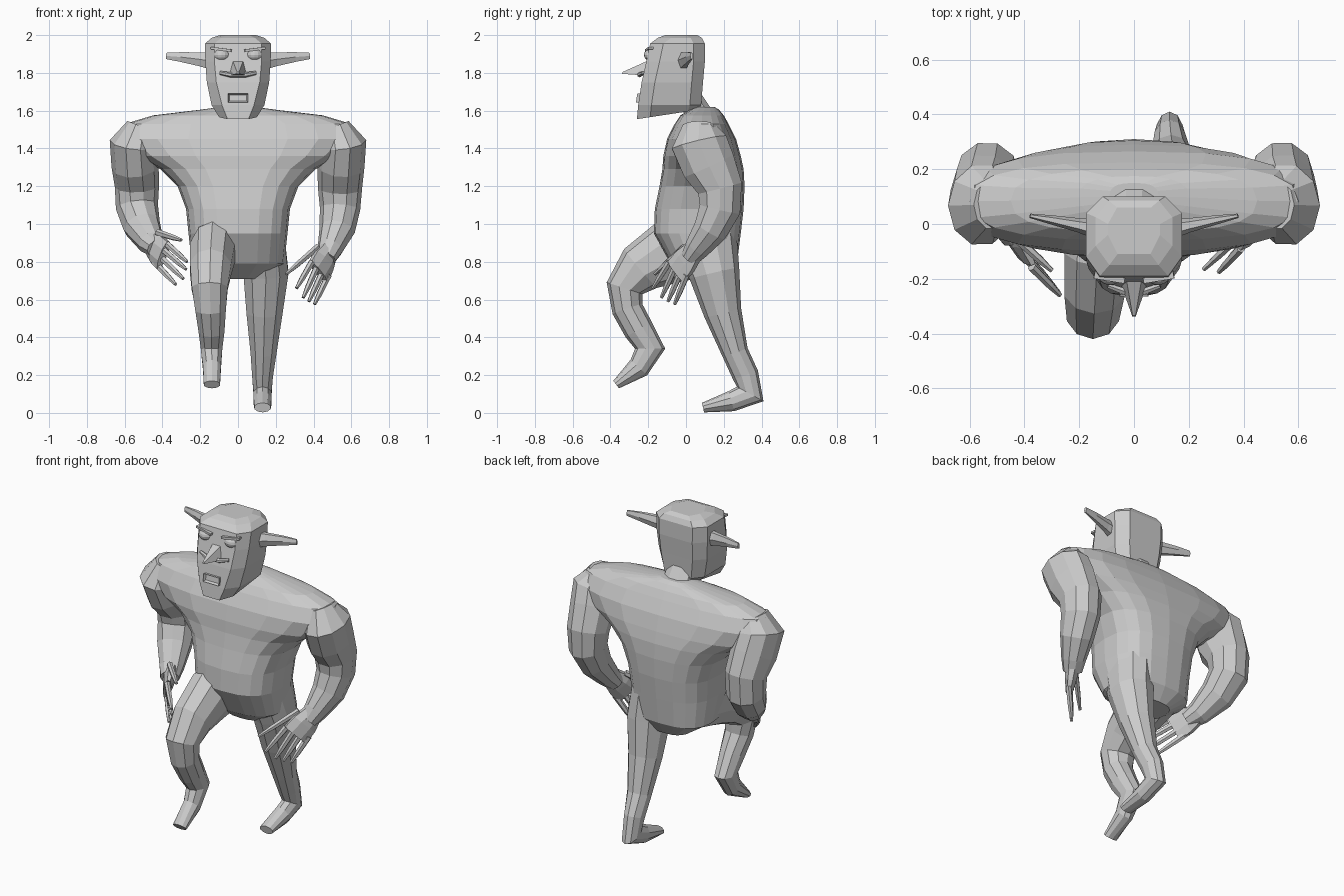
import bpy, bmesh
from math import sin, cos, pi
from mathutils import Vector as V


def skin(name, rings):
    """Join equal-length vertex loops into a closed, flat-shaded body."""
    bm = bmesh.new()
    loops = [[bm.verts.new(p) for p in r] for r in rings]
    n = len(loops[0])
    for a, b in zip(loops, loops[1:]):
        for i in range(n):
            j = (i + 1) % n
            bm.faces.new((a[i], a[j], b[j], b[i]))
    bm.faces.new(loops[0])
    bm.faces.new(loops[-1])
    bmesh.ops.recalc_face_normals(bm, faces=bm.faces)
    me = bpy.data.meshes.new(name)
    bm.to_mesh(me)
    bm.free()
    ob = bpy.data.objects.new(name, me)
    bpy.context.collection.objects.link(ob)
    return ob


def tube(name, stations, n=10, side=(1, 0, 0), turn=0):
    """Limb through (x, y, z, half width along side, half depth)."""
    pts = [V(s[:3]) for s in stations]
    rings = []
    for i, s in enumerate(stations):
        a, b = pts[max(i - 1, 0)], pts[min(i + 1, len(pts) - 1)]
        t = (b - a).normalized()
        u = V(side)
        u = (u - t * u.dot(t)).normalized()
        v = t.cross(u)
        angles = [2 * pi * k / n + turn for k in range(n)]
        rings.append([pts[i] + u * s[3] * cos(w) + v * s[4] * sin(w) for w in angles])
    return skin(name, rings)


# Torso: z, front y, back y, half width
torso = [(.71, .02, .22, .12), (.79, -.08, .27, .245), (.95, -.17, .29, .262),
         (1.08, -.165, .305, .275), (1.2, -.14, .31, .32), (1.29, -.125, .305, .41),
         (1.36, -.12, .29, .54), (1.45, -.10, .265, .635), (1.53, -.06, .225, .60),
         (1.575, -.03, .20, .45), (1.605, .02, .175, .2), (1.62, .05, .15, .09)]
rings = []
for z, y0, y1, w in torso:
    ring = []
    for k in range(20):
        c, s = cos(2 * pi * k / 20), sin(2 * pi * k / 20)
        x = w * abs(c) ** .75 * (1 if c > 0 else -1)
        y = (y0 + y1) / 2 + (y1 - y0) / 2 * abs(s) ** .75 * (1 if s > 0 else -1)
        ring.append((x, y, z))
    rings.append(ring)
skin("torso", rings)
tube("neck", [(0, .08, 1.57, .1, .07), (0, .02, 1.66, .09, .07)])

# Head: front z, back z, front y, back y, half width at face, half width at sides
head = [(1.555, 1.605, -.26, .07, .055, .10), (1.63, 1.63, -.253, .08, .085, .14),
        (1.75, 1.75, -.235, .09, .115, .165), (1.86, 1.86, -.21, .10, .125, .173),
        (1.955, 1.955, -.19, .10, .125, .175), (1.985, 1.985, -.15, .085, .09, .14),
        (2.0, 2.0, -.11, .06, .06, .095)]
rings = []
for zf, zb, yf, yb, wf, w in head:
    half = [(wf, yf), (w, yf + .07), (w, yb - .06), (w * .65, yb)]
    loop = half + [(-x, y) for x, y in reversed(half)]
    rings.append([(x, y, zf + (zb - zf) * (y - yf) / (yb - yf)) for x, y in loop])
skin("head", rings)

# Nose wedge
skin("nose", [[(-.055, -.2, 1.785), (.055, -.2, 1.785), (.03, -.19, 1.87), (-.03, -.19, 1.87)],
              [(-.006, -.338, 1.795), (.006, -.338, 1.795), (.005, -.335, 1.805), (-.005, -.335, 1.805)]])
tube("moustache", [(-.095, -.225, 1.80, .01, .01), (-.04, -.245, 1.79, .014, .014),
                   (.04, -.245, 1.79, .014, .014), (.095, -.225, 1.80, .01, .01)], 6, (0, 0, 1))

# Eyes, brows and pointed ears
for s, label in ((-1, "left"), (1, "right")):
    bpy.ops.mesh.primitive_uv_sphere_add(segments=14, ring_count=8, radius=1,
                                         location=(s * .088, -.183, 1.895))
    eye = bpy.context.object
    eye.name = label + "_eye"
    eye.scale = (.045, .04, .033)
    tube(label + "_brow", [(s * .035, -.205, 1.918, .009, .018),
                           (s * .145, -.185, 1.932, .009, .02)], 4, (0, 0, 1), pi / 4)
    tube(label + "_ear", [(s * .15, -.015, 1.865, .05, .035), (s * .2, -.005, 1.872, .042, .026),
                          (s * .3, .015, 1.884, .03, .017), (s * .38, .03, 1.89, .019, .008)],
         6, (0, 0, 1), pi / 6)

# Mouth: lip frame with a sunken centre
bm = bmesh.new()
bmesh.ops.create_cube(bm, size=1)
for v in bm.verts:
    v.co = V((v.co.x * .106, v.co.y * .04 - .238 - .007 * (v.co.z < 0), v.co.z * .046 + 1.667))
bm.normal_update()
front = min(bm.faces, key=lambda f: f.calc_center_median().y)
bmesh.ops.inset_region(bm, faces=[front], thickness=.011)
bmesh.ops.translate(bm, verts=front.verts, vec=(0, .015, 0))
me = bpy.data.meshes.new("mouth")
bm.to_mesh(me)
bm.free()
bpy.context.collection.objects.link(bpy.data.objects.new("mouth", me))

# Arms
tube("right_arm", [(.52, .07, 1.52, .07, .09), (.555, .07, 1.43, .125, .155),
                   (.545, .12, 1.31, .125, .15), (.54, .18, 1.19, .117, .125),
                   (.54, .18, 1.08, .107, .115), (.525, .13, .97, .095, .095),
                   (.49, .06, .875, .07, .07), (.465, .02, .82, .055, .05)])
tube("left_arm", [(-.52, .07, 1.52, .07, .09), (-.555, .07, 1.43, .125, .155),
                  (-.545, .12, 1.31, .125, .15), (-.535, .18, 1.2, .117, .125),
                  (-.535, .18, 1.09, .112, .115), (-.51, .11, .99, .10, .095),
                  (-.46, .01, .90, .07, .07), (-.43, -.05, .87, .055, .05)])


def hand(label, wrist, bases, tips, thumb):
    """Flat palm, four straight fingers and a thumb."""
    w, a, b = V(wrist), V(bases[0]), V(bases[-1])
    mid, across = (a + b) / 2, b - a
    half = across.length / 2 + .013
    tube(label + "_palm", [(*w, .06, .045), (*w.lerp(mid, .5), half * .95, .036),
                           (*mid, half, .022)], 8, across, pi / 8)
    digits = list(zip(bases, tips)) + [thumb]
    for i, (p, q) in enumerate(digits):
        p, q = V(p), V(q)
        start = p.lerp(q, -.15)
        tube(f"{label}_{'thumb' if i == 4 else 'finger_' + str(i + 1)}",
             [(*start, .019, .017), (*p.lerp(q, .6), .016, .015), (*q, .009, .009)], 6, across)


hand("right", (.48, .045, .86),
     [(.38, -.10, .78), (.41, -.065, .755), (.44, -.035, .73), (.47, -.005, .71)],
     [(.31, -.175, .66), (.345, -.13, .61), (.375, -.095, .59), (.405, -.06, .575)],
     ((.40, -.03, .86), (.255, -.165, .735)))
hand("left", (-.46, .01, .90),
     [(-.36, -.17, .88), (-.38, -.14, .85), (-.40, -.11, .815), (-.43, -.08, .785)],
     [(-.27, -.26, .80), (-.275, -.25, .76), (-.29, -.23, .71), (-.33, -.20, .68)],
     ((-.41, -.07, .95), (-.30, -.17, .915)))

# Raised leg, bent forward at the knee
tube("raised_leg", [(-.12, .12, .88, .12, .15), (-.135, -.10, .85, .125, .17),
                    (-.145, -.24, .765, .115, .135), (-.15, -.325, .66, .10, .10),
                    (-.145, -.31, .55, .085, .083), (-.14, -.25, .44, .072, .08),
                    (-.14, -.19, .34, .06, .08), (-.138, -.25, .24, .05, .06),
                    (-.138, -.37, .15, .045, .025)], 10, turn=pi / 10)

# Standing leg, trailing behind
tube("standing_leg", [(.13, .1, .94, .12, .17), (.148, .15, .74, .125, .135),
                      (.14, .195, .53, .1, .1), (.135, .26, .32, .072, .07),
                      (.13, .315, .2, .058, .07), (.13, .34, .1, .05, .08),
                      (.13, .24, .062, .05, .055), (.13, .09, .028, .045, .026)],
     10, turn=pi / 10)
